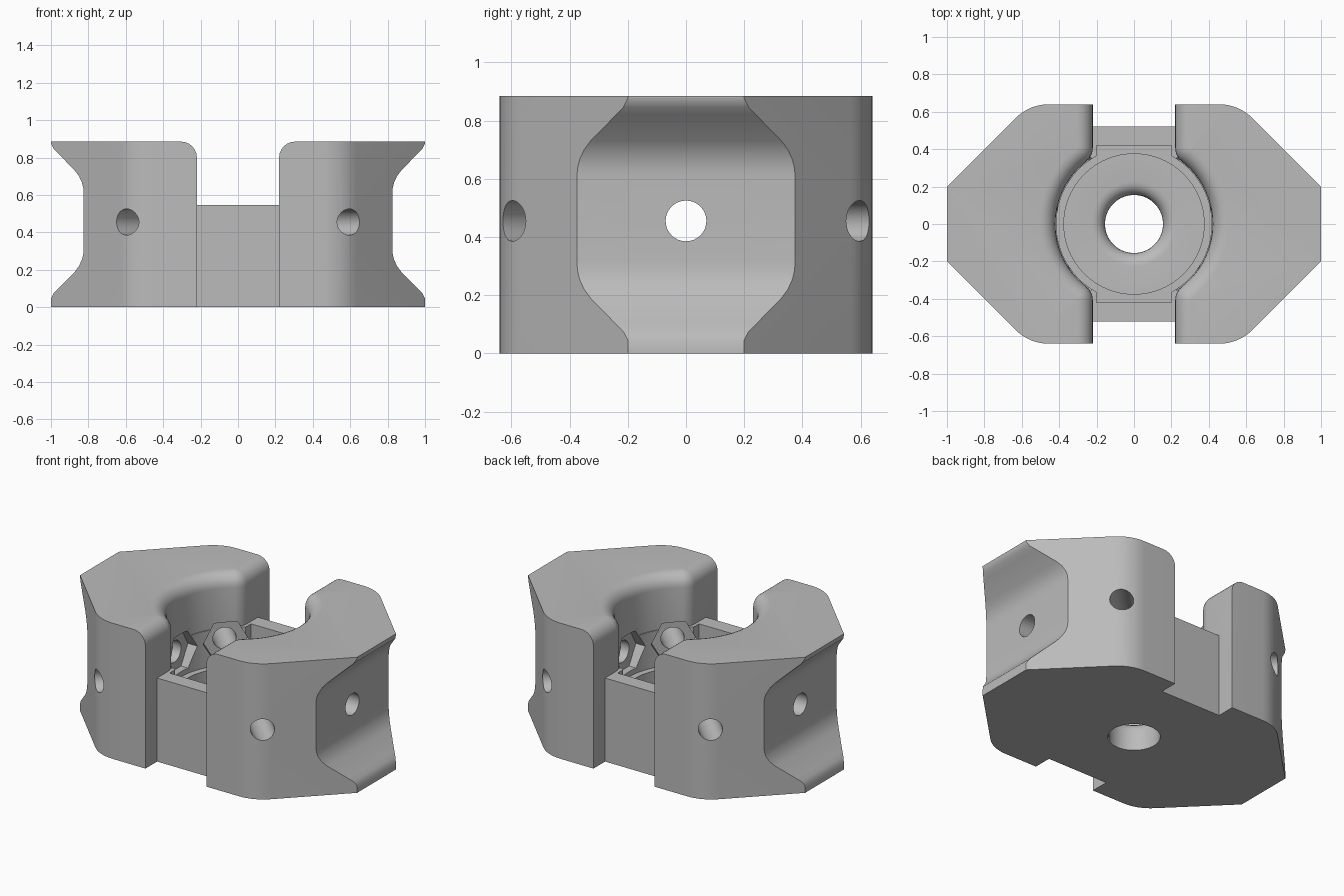
import bpy, bmesh, math
from mathutils import Matrix

if "Cube" in bpy.data.objects:
    bpy.data.objects.remove(bpy.data.objects["Cube"])

TOP, HOLE_Z = 0.885, 0.455
grey = bpy.data.materials.new("plain_grey")
grey.diffuse_color = (0.5, 0.5, 0.5, 1)
grey.use_nodes = True
grey.node_tree.nodes["Principled BSDF"].inputs["Base Color"].default_value = grey.diffuse_color


def make(name, bm):
    bmesh.ops.recalc_face_normals(bm, faces=bm.faces)
    me = bpy.data.meshes.new(name)
    bm.to_mesh(me)
    bm.free()
    me.materials.append(grey)
    ob = bpy.data.objects.new(name, me)
    bpy.context.collection.objects.link(ob)
    return ob


def prism(pts, vec):
    """Extrude a closed 3D outline along vec."""
    bm = bmesh.new()
    face = bm.faces.new([bm.verts.new(p) for p in pts])
    ext = bmesh.ops.extrude_face_region(bm, geom=[face])
    bmesh.ops.translate(bm, vec=vec, verts=[v for v in ext["geom"] if isinstance(v, bmesh.types.BMVert)])
    return bm


def box(name, hx, hy, z0, z1):
    return make(name, prism([(-hx, -hy, z0), (hx, -hy, z0), (hx, hy, z0), (-hx, hy, z0)], (0, 0, z1 - z0)))


def radial(name, sides, radius, r0, r1, ang):
    """Cylinder lying along a radial direction at hole height."""
    bm = bmesh.new()
    m = (Matrix.Rotation(ang, 4, 'Z') @ Matrix.Translation(((r0 + r1) / 2, 0, HOLE_Z))
         @ Matrix.Rotation(math.pi / 2, 4, 'Y'))
    bmesh.ops.create_cone(bm, cap_ends=True, segments=sides, radius1=radius, radius2=radius,
                          depth=r1 - r0, matrix=m)
    return make(name, bm)


def lathe(name, prof, n=96):
    """Revolve (radius, z) points; both ends lie on the axis."""
    bm = bmesh.new()
    vs = [bm.verts.new((r, 0, z)) for r, z in prof]
    es = [bm.edges.new(p) for p in zip(vs, vs[1:])]
    bmesh.ops.spin(bm, geom=vs + es, cent=(0, 0, 0), axis=(0, 0, 1), angle=2 * math.pi, steps=n)
    bmesh.ops.remove_doubles(bm, verts=bm.verts, dist=1e-5)
    return make(name, bm)


def arc(cx, cy, r, a0, a1, n):
    return [(cx + r * math.cos(math.radians(a0 + (a1 - a0) * i / n)),
             cy + r * math.sin(math.radians(a0 + (a1 - a0) * i / n))) for i in range(n + 1)]


# Jaw outline: outer corner, slot side, rounded lip into the bore
R, f = 0.42, 0.10
fx = 0.22 + f
fy = math.sqrt((R + f) ** 2 - fx ** 2)
a = math.degrees(math.atan2(fy, fx))
quarter = ([(1, 0.2)] + arc(0.456, 0.39, 0.25, 45, 90, 8) + [(0.22, 0.64)]
           + arc(fx, fy, f, 180, 180 + a, 6) + arc(0, 0, R, a, 0, 12)[1:])
outline = quarter + [(x, -y) for x, y in reversed(quarter[:-1])]


def jaw(name, turn):
    bm = prism([(x, y, -0.05) for x, y in outline], (0, 0, TOP + 0.05))
    inner = lambda v: v.co.z > TOP - 0.01 and (v.co.x < 0.2201 or v.co.xy.length < 0.5)
    edges = [e for e in bm.edges if all(inner(v) for v in e.verts)]
    bmesh.ops.bevel(bm, geom=edges, offset=0.085, segments=6, profile=0.5,
                    affect='EDGES', clamp_overlap=False)
    bmesh.ops.rotate(bm, verts=bm.verts, cent=(0, 0, 0), matrix=Matrix.Rotation(turn, 3, 'Z'))
    return make(name, bm)


body = jaw("clamp_body", 0)

# Second jaw, bridge between the jaws, and floor
adds = [jaw("left_jaw", math.pi),
        box("bridge", 0.3, 0.52, -0.06, 0.545),
        lathe("floor_disc", [(0, -0.07), (0.5, -0.07), (0.5, 0.54), (0, 0.54)])]

# Stepped bore with a rounded centre hole
funnel = [(0.225 - 0.07 * math.cos(math.radians(t)), 0.13 + 0.07 * math.sin(math.radians(t)))
          for t in range(0, 91, 15)]
cuts = [lathe("bore", [(0, -0.2), (0.155, -0.2)] + funnel
              + [(0.375, 0.2), (0.375, 0.3), (0.415, 0.3), (0.415, 0.8), (0, 0.8)]),
        box("bridge_flat", 0.2, 0.42, 0.3, 0.9),
        box("base_trim", 1.5, 1.5, -0.5, 0)]

# Scooped ends, soft at both top and bottom
side = [(1.0, 0.415), (0.985, 0.385), (0.96, 0.36), (0.872, 0.27), (0.85, 0.24),
        (0.834, 0.205), (0.827, 0.175), (0.825, 0.145)]
scoop = [(x, 0.46 + h) for x, h in side] + [(x, 0.46 - h) for x, h in reversed(side)]
scoop = [(1.2, 0.875)] + scoop + [(1.2, 0.045)]
for s in (1, -1):
    cuts.append(make("end_scoop", prism([(s * x, -1, z) for x, z in scoop], (0, 2, 0))))

# Screw holes with hexagonal nut pockets
for deg in (0, 45, 135, 180, 225, 315):
    ang = math.radians(deg)
    cuts.append(radial("nut_pocket", 6, 0.14, 0.3, 0.46, ang))
    cuts.append(radial("screw_hole", 32, 0.07, 0.3, 1.3, ang))

for op, obs in (('UNION', adds), ('DIFFERENCE', cuts)):
    for ob in obs:
        mod = body.modifiers.new(ob.name, 'BOOLEAN')
        mod.operation, mod.solver, mod.object = op, 'EXACT', ob

# Bake the result and remove helpers
bpy.context.view_layer.update()
result = bpy.data.meshes.new_from_object(body.evaluated_get(bpy.context.evaluated_depsgraph_get()))
body.modifiers.clear()
body.data = result
result.materials.clear()
result.materials.append(grey)
for p in result.polygons:
    p.material_index = 0
for ob in adds + cuts:
    bpy.data.objects.remove(ob)

bpy.context.view_layer.objects.active = body
body.select_set(True)
bpy.ops.object.shade_smooth_by_angle(angle=math.radians(30))
